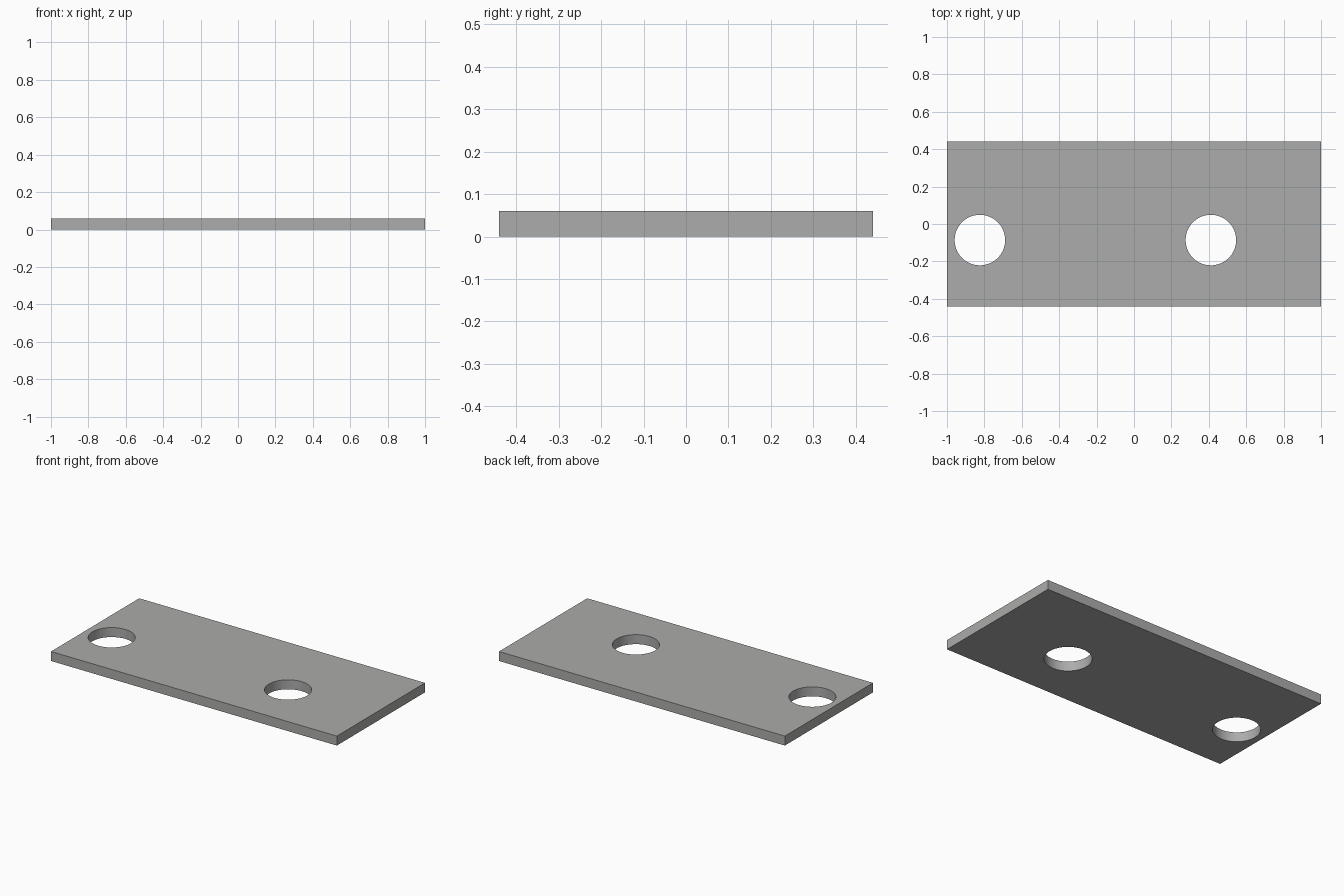
import bpy
import math

if "Cube" in bpy.data.objects:
    bpy.data.objects.remove(bpy.data.objects["Cube"])

LENGTH, WIDTH, THICK = 2.0, 0.881, 0.06
HOLE_R, HOLE_Y = 0.135, -0.086
HOLE_X = (-0.824, 0.411)

# Flat rectangular plate
bpy.ops.mesh.primitive_cube_add(size=1, location=(0, 0, THICK / 2))
plate = bpy.context.object
plate.name = "plate"
plate.scale = (LENGTH, WIDTH, THICK)
bpy.ops.object.transform_apply(location=True, rotation=False, scale=True)

# Dark grey finish
grey = bpy.data.materials.new("dark_grey")
grey.diffuse_color = (0.407, 0.412, 0.405, 1)
grey.use_nodes = True
grey.node_tree.nodes["Principled BSDF"].inputs["Base Color"].default_value = grey.diffuse_color
plate.data.materials.append(grey)

# Two round through holes
cutters = []
for i, x in enumerate(HOLE_X):
    bpy.ops.mesh.primitive_cylinder_add(vertices=96, radius=HOLE_R, depth=THICK * 4,
                                        location=(x, HOLE_Y, THICK / 2))
    cutter = bpy.context.object
    cutter.name = f"hole_cutter_{i + 1}"
    cutter.hide_render = True
    cutter.data.materials.append(grey)
    mod = plate.modifiers.new(f"hole_{i + 1}", 'BOOLEAN')
    mod.operation = 'DIFFERENCE'
    mod.solver = 'EXACT'
    mod.object = cutter
    cutters.append(cutter)

bpy.ops.object.select_all(action='DESELECT')
plate.select_set(True)
bpy.context.view_layer.objects.active = plate
for name in [m.name for m in plate.modifiers]:
    bpy.ops.object.modifier_apply(modifier=name)
for cutter in cutters:
    bpy.data.objects.remove(cutter, do_unlink=True)

# Smooth hole walls, crisp rims and plate edges
bpy.ops.object.shade_smooth_by_angle(angle=math.radians(30))
